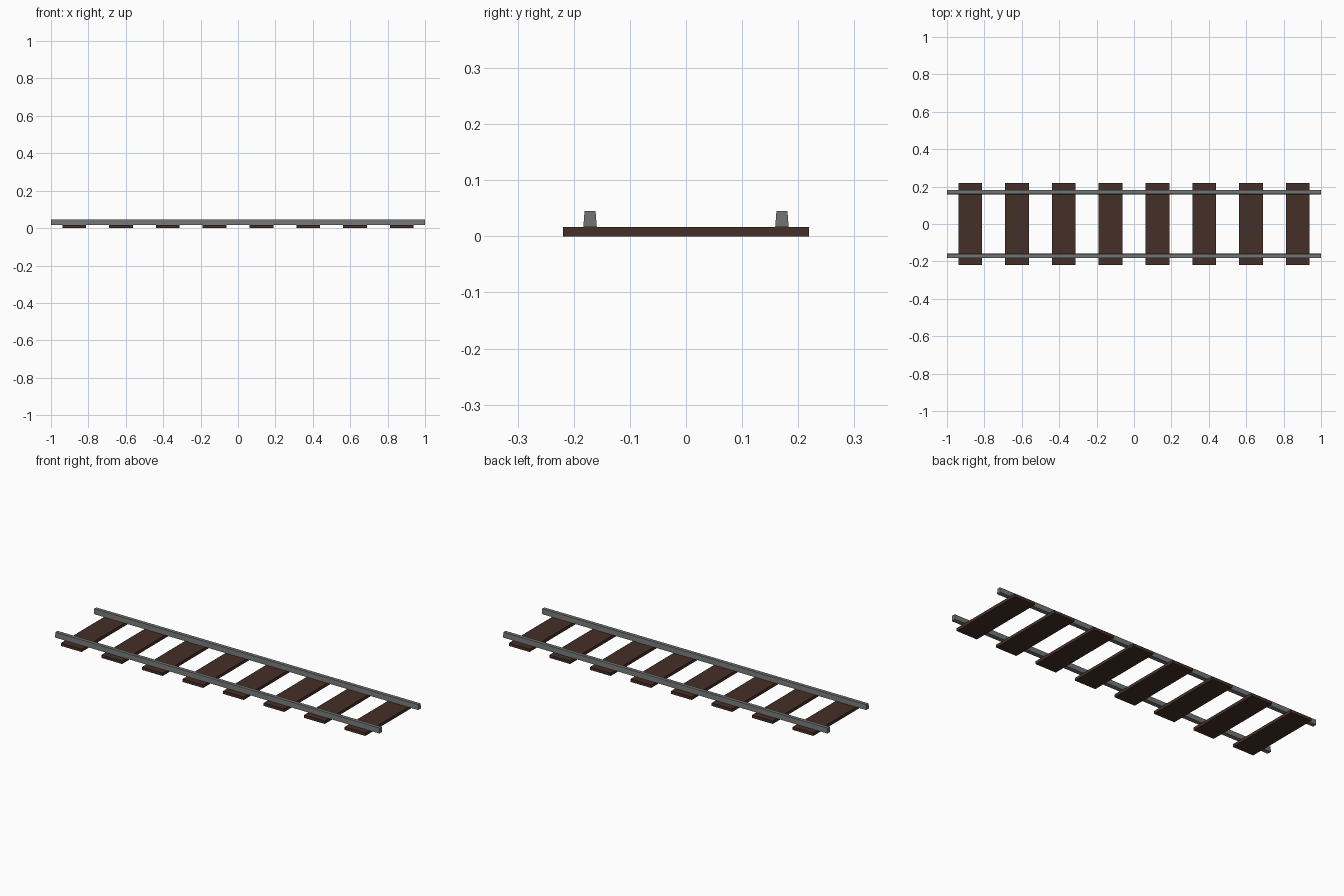
import bpy

if "Cube" in bpy.data.objects:
    bpy.data.objects.remove(bpy.data.objects["Cube"])


def material(name, color):
    m = bpy.data.materials.new(name)
    m.diffuse_color = (*color, 1.0)
    m.use_nodes = True
    m.node_tree.nodes["Principled BSDF"].inputs["Base Color"].default_value = m.diffuse_color
    return m


steel = material("steel grey", (0.17, 0.175, 0.175))
wood = material("dark wood", (0.06, 0.029, 0.02))


def prism(name, profile, x0, x1, mat):
    """Extrude a y-z profile along x, closed at both ends."""
    n = len(profile)
    verts = [(x, y, z) for x in (x0, x1) for y, z in profile]
    faces = [tuple(reversed(range(n))), tuple(range(n, 2 * n))]
    faces += [(i, (i + 1) % n, n + (i + 1) % n, n + i) for i in range(n)]
    mesh = bpy.data.meshes.new(name)
    mesh.from_pydata(verts, [], faces)
    mesh.materials.append(mat)
    ob = bpy.data.objects.new(name, mesh)
    bpy.context.collection.objects.link(ob)
    return ob


TIE_TOP, RAIL_TOP = 0.0165, 0.0455

# Eight flat wooden sleepers
for i in range(8):
    cx = -0.875 + 0.25 * i
    prism(f"sleeper_{i + 1}",
          [(-0.219, 0), (0.219, 0), (0.219, TIE_TOP), (-0.219, TIE_TOP)],
          cx - 0.0635, cx + 0.0635, wood)

# Two rails, slightly narrower at the top
for name, cy in (("front_rail", -0.171), ("back_rail", 0.171)):
    prism(name,
          [(cy - 0.012, TIE_TOP), (cy + 0.012, TIE_TOP),
           (cy + 0.0098, RAIL_TOP), (cy - 0.0098, RAIL_TOP)],
          -1.0, 1.0, steel)
